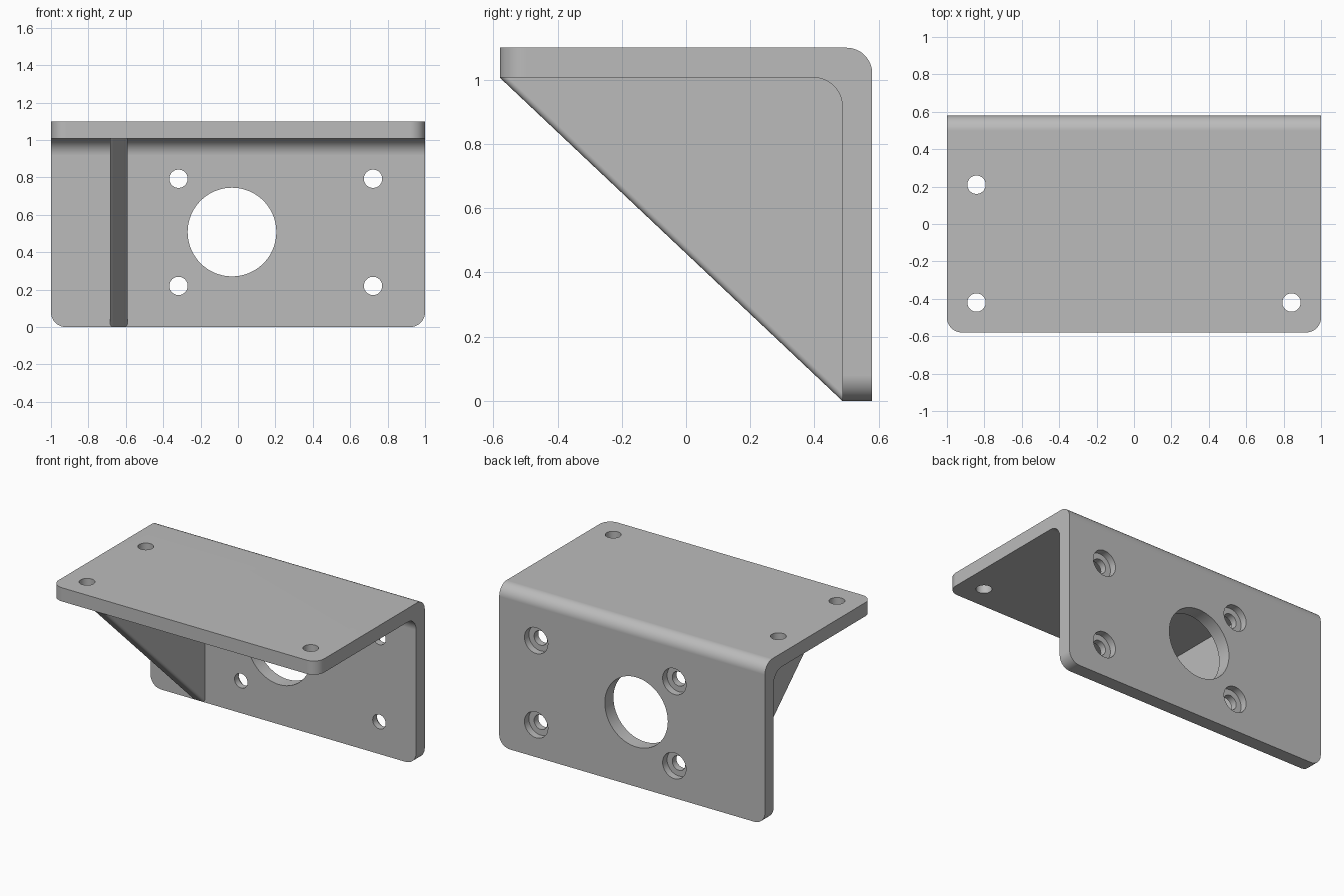
import bpy, bmesh
from math import sin, cos, pi, radians
from mathutils import Matrix

cube = bpy.data.objects.get("Cube")
if cube:
    bpy.data.objects.remove(cube, do_unlink=True)

grey = bpy.data.materials.new("plain grey")
grey.use_nodes = True
colour = (0.5, 0.5, 0.5, 1)
grey.diffuse_color = colour
grey.node_tree.nodes["Principled BSDF"].inputs["Base Color"].default_value = colour

HALF_X, FRONT, BACK, TOP = 1.0, -0.58, 0.58, 1.10
THICK = 0.093
INNER_Y, INNER_Z = BACK - THICK, TOP - THICK


def arc(y, z, r, start, end, steps=12):
    return [(y + r * cos(start + (end - start) * i / steps),
             z + r * sin(start + (end - start) * i / steps)) for i in range(steps + 1)]


def make_object(name, bm):
    bmesh.ops.recalc_face_normals(bm, faces=bm.faces[:])
    mesh = bpy.data.meshes.new(name)
    bm.to_mesh(mesh)
    bm.free()
    mesh.materials.append(grey)
    obj = bpy.data.objects.new(name, mesh)
    bpy.context.collection.objects.link(obj)
    return obj


def extrude_profile(points, x0, x1):
    """Side profile in (y, z) extruded along x."""
    bm = bmesh.new()
    face = bm.faces.new([bm.verts.new((x0, y, z)) for y, z in points])
    new = bmesh.ops.extrude_face_region(bm, geom=[face])["geom"]
    verts = [v for v in new if isinstance(v, bmesh.types.BMVert)]
    bmesh.ops.translate(bm, verts=verts, vec=(x1 - x0, 0, 0))
    return bm


def round_edges(bm, test, radius, segments):
    edges = [e for e in bm.edges if test(*e.verts)]
    bmesh.ops.bevel(bm, geom=edges, offset=radius, segments=segments,
                    profile=0.5, affect='EDGES')


# Angle bracket: L profile with a rounded bend
R_OUT, R_IN = 0.08, 0.09
profile = [(FRONT, TOP), (FRONT, INNER_Z)]
profile += arc(INNER_Y - R_IN, INNER_Z - R_IN, R_IN, pi / 2, 0)
profile += [(INNER_Y, 0), (BACK, 0)]
profile += arc(BACK - R_OUT, TOP - R_OUT, R_OUT, 0, pi / 2)
bm = extrude_profile(profile, -HALF_X, HALF_X)


def is_plate_corner(a, b):
    same_x = abs(a.co.x - b.co.x) < 1e-4
    at_front = max(a.co.y, b.co.y) < FRONT + 1e-4
    at_bottom = max(a.co.z, b.co.z) < 1e-4
    return same_x and (at_front or at_bottom)


round_edges(bm, is_plate_corner, 0.08, 10)
bracket = make_object("angle_bracket", bm)

# Gusset rib: triangle sunk slightly into both plates, sloped edges rounded
SINK = 0.03
bm = extrude_profile([(FRONT, INNER_Z), (INNER_Y, 0), (INNER_Y + SINK, SINK),
                      (INNER_Y + SINK, INNER_Z + SINK), (FRONT + SINK, INNER_Z + SINK)],
                     -0.685, -0.59)
round_edges(bm, lambda a, b: abs(a.co.x - b.co.x) < 1e-4
            and abs(a.co.z - b.co.z) > 0.99 and abs(a.co.y - b.co.y) > 0.5, 0.018, 5)
rib = make_object("gusset_rib", bm)


def cylinder(name, radius, location, depth, along_y, sides=48):
    bm = bmesh.new()
    bmesh.ops.create_cone(bm, cap_ends=True, segments=sides, radius1=radius,
                          radius2=radius, depth=depth)
    turn = Matrix.Rotation(radians(90), 4, 'X') if along_y else Matrix()
    bmesh.ops.transform(bm, matrix=Matrix.Translation(location) @ turn, verts=bm.verts[:])
    return make_object(name, bm)


def combine(target, other, operation):
    mod = target.modifiers.new(operation.lower(), 'BOOLEAN')
    mod.operation, mod.object, mod.solver = operation, other, 'EXACT'
    bpy.ops.object.select_all(action='DESELECT')
    bpy.context.view_layer.objects.active = target
    target.select_set(True)
    bpy.ops.object.modifier_apply(modifier=mod.name)
    bpy.data.objects.remove(other, do_unlink=True)


combine(bracket, rib, 'UNION')

# Large opening and counterbored screw holes in the back plate
MID_Y = BACK - THICK / 2
BORE = 0.048
cutters = [cylinder("opening_cutter", 0.237, (-0.032, MID_Y, 0.508), 0.2, True, 80)]
for x in (-0.318, 0.722):
    for z in (0.22, 0.793):
        cutters.append(cylinder("screw_cutter", 0.049, (x, MID_Y, z), 0.2, True))
        cutters.append(cylinder("counterbore_cutter", 0.088, (x, BACK, z), 2 * BORE, True))

# Plain holes in the top plate
for x, y in ((-0.842, 0.21), (-0.842, -0.42), (0.842, -0.42)):
    cutters.append(cylinder("mount_cutter", 0.049, (x, y, TOP - THICK / 2), 0.2, False))

for cutter in cutters:
    combine(bracket, cutter, 'DIFFERENCE')

# Smooth bends and bores, crisp edges elsewhere
bpy.ops.object.shade_smooth_by_angle(angle=radians(30))
weighted = bracket.modifiers.new("weighted_normals", 'WEIGHTED_NORMAL')
weighted.keep_sharp = True
